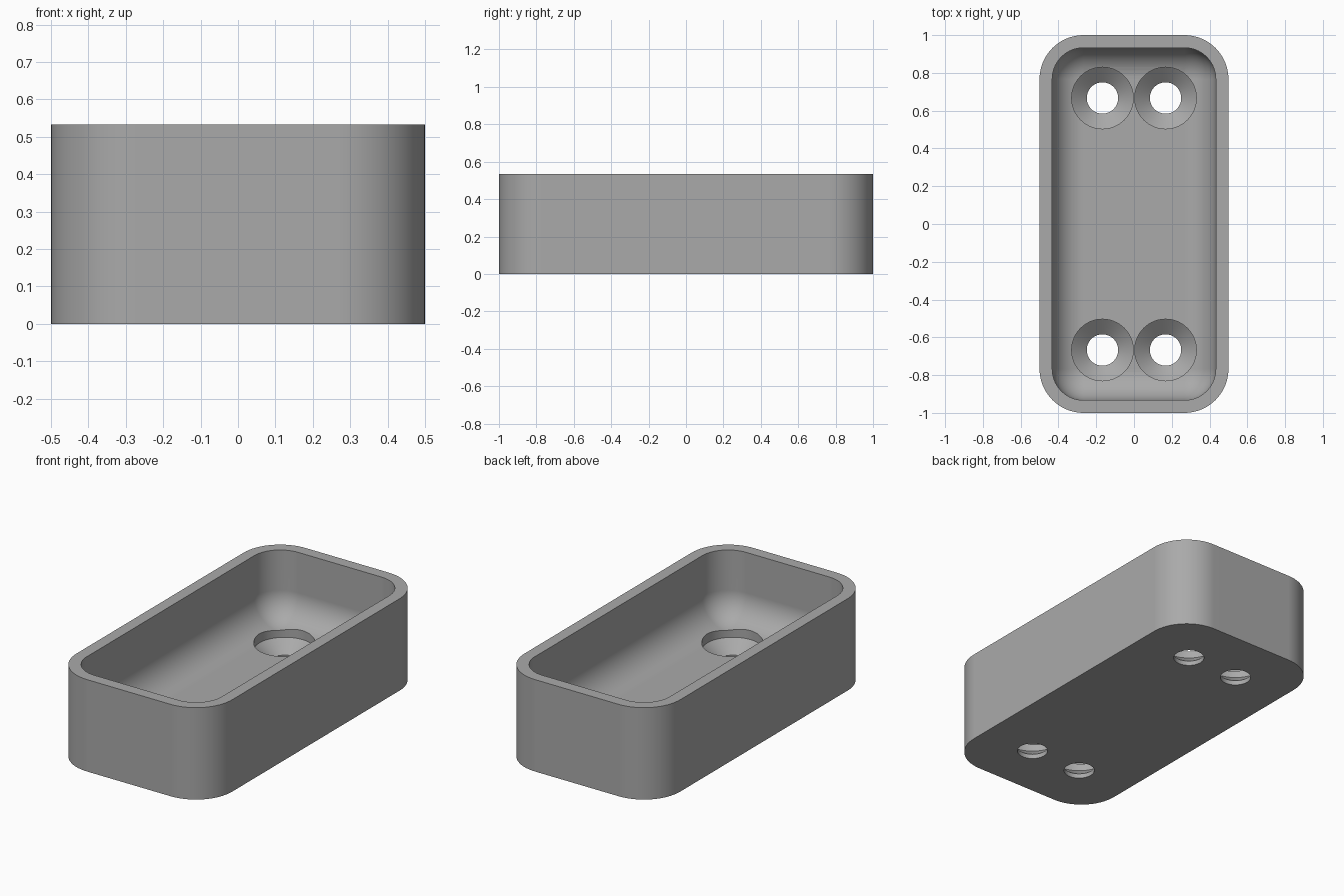
import bpy, bmesh
from math import sin, cos, pi, radians

if "Cube" in bpy.data.objects:
    bpy.data.objects.remove(bpy.data.objects["Cube"])

HEIGHT, FLOOR, WALL = 0.533, 0.133, 0.067
OUTER_R, FILLET = 0.233, 0.166
ARC = 16  # segments per quarter turn

grey = bpy.data.materials.new("plain grey")
grey.use_nodes = True
grey.diffuse_color = (0.4, 0.4, 0.4, 1)
grey.node_tree.nodes["Principled BSDF"].inputs["Base Color"].default_value = (0.4, 0.4, 0.4, 1)


def make_object(name, bm):
    bmesh.ops.remove_doubles(bm, verts=bm.verts, dist=0.0005)
    bmesh.ops.recalc_face_normals(bm, faces=bm.faces)
    mesh = bpy.data.meshes.new(name)
    bm.to_mesh(mesh)
    bm.free()
    mesh.materials.append(grey)
    obj = bpy.data.objects.new(name, mesh)
    bpy.context.collection.objects.link(obj)
    return obj


def rounded_ring(inset, z):
    """Rounded rectangle outline, offset inwards from the outer wall."""
    r = max(OUTER_R - inset, 0)
    points = []
    for i, (sx, sy) in enumerate([(1, 1), (-1, 1), (-1, -1), (1, -1)]):
        for k in range(ARC + 1):
            a = (i + k / ARC) * pi / 2
            points.append((sx * (0.5 - OUTER_R) + r * cos(a),
                           sy * (1 - OUTER_R) + r * sin(a), z))
    return points


def circle_ring(x, y, r, z, n=64):
    return [(x + r * cos(2 * pi * k / n), y + r * sin(2 * pi * k / n), z) for k in range(n)]


def loft(bm, outlines):
    """Skin a list of outlines and cap both ends."""
    rings = [[bm.verts.new(p) for p in outline] for outline in outlines]
    for a, b in zip(rings, rings[1:]):
        for k in range(len(a)):
            n = (k + 1) % len(a)
            bm.faces.new((a[k], a[n], b[n], b[k]))
    bm.faces.new(rings[0])
    bm.faces.new(rings[-1])


# Tray: outer wall, flat rim, inner wall and a filleted floor
outlines = [rounded_ring(0, 0), rounded_ring(0, HEIGHT), rounded_ring(WALL, HEIGHT)]
for k in range(ARC + 1):
    t = k / ARC * pi / 2
    outlines.append(rounded_ring(WALL + FILLET * (1 - cos(t)), FLOOR + FILLET * (1 - sin(t))))
bm = bmesh.new()
loft(bm, outlines)
tray = make_object("tray", bm)

# Countersunk screw holes, two at each end
bm = bmesh.new()
for x in (-0.167, 0.167):
    for y in (-0.667, 0.667):
        profile = [(0.083, -0.1), (0.083, 0.027), (0.163, 0.093), (0.163, 0.3)]
        loft(bm, [circle_ring(x, y, r, z) for r, z in profile])
cutter = make_object("screw_hole_cutter", bm)
cutter.hide_render = True

cut = tray.modifiers.new("screw holes", 'BOOLEAN')
cut.operation = 'DIFFERENCE'
cut.solver = 'EXACT'
cut.object = cutter
bpy.context.view_layer.objects.active = tray
for obj in bpy.context.selected_objects:
    obj.select_set(False)
tray.select_set(True)
bpy.ops.object.modifier_apply(modifier=cut.name)
bpy.data.objects.remove(cutter)

# Smooth curves, crisp rims, flat large faces
bpy.ops.object.shade_smooth_by_angle(angle=radians(30))
weighted = tray.modifiers.new("flat faces", 'WEIGHTED_NORMAL')
weighted.keep_sharp = True
